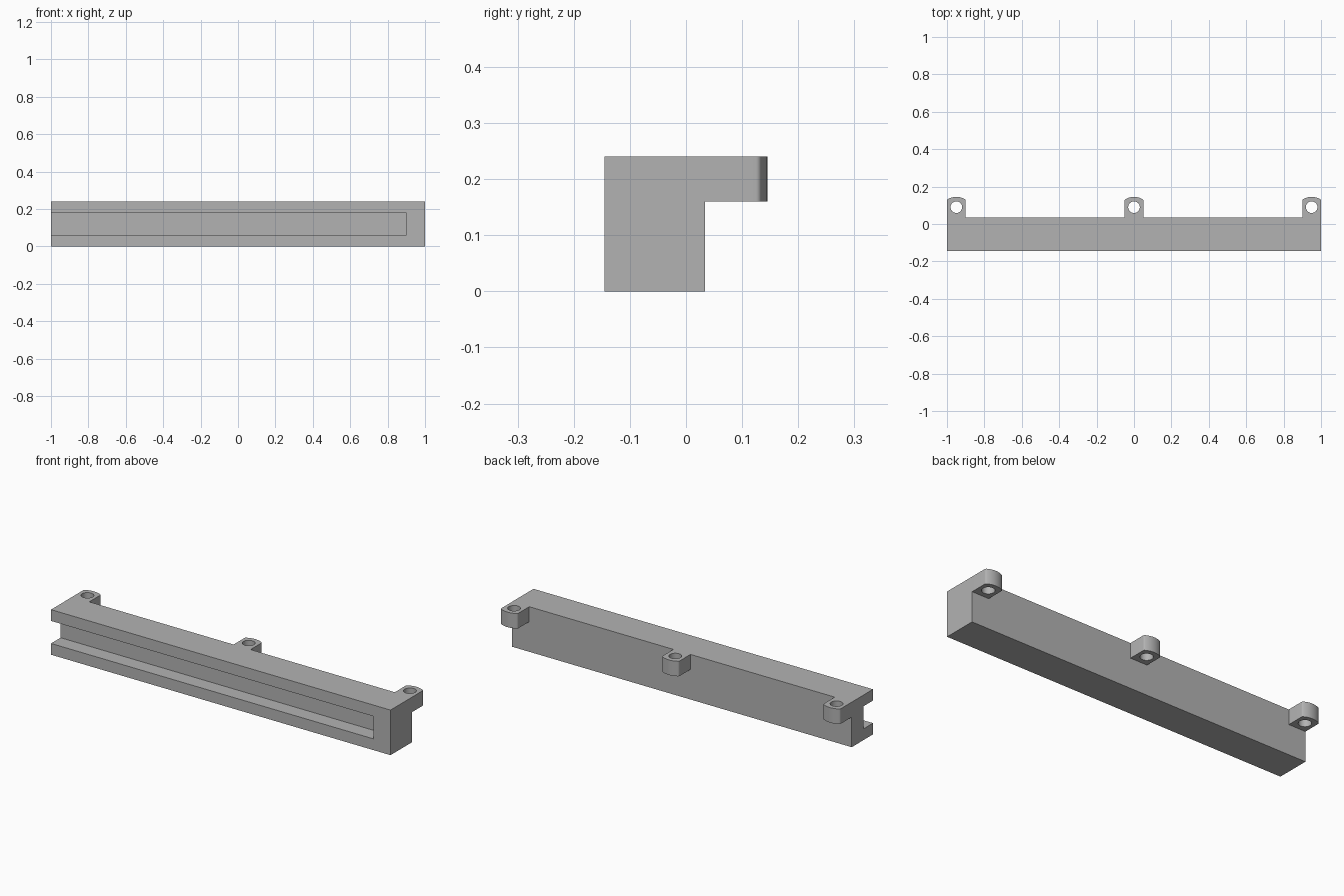
import bpy, bmesh, math
from math import sin, cos, radians

cube = bpy.data.objects.get("Cube")
if cube:
    bpy.data.objects.remove(cube, do_unlink=True)

GREY = (0.45, 0.45, 0.45, 1)
grey = bpy.data.materials.new("plain grey")
grey.use_nodes = True
grey.diffuse_color = GREY
grey.node_tree.nodes["Principled BSDF"].inputs["Base Color"].default_value = GREY

FRONT, BACK, TOP = -0.145, 0.034, 0.24
TAB_BOTTOM = 0.16


def prism(name, outline, z0, z1):
    """Extrude an x, y outline upwards from z0 to z1."""
    bm = bmesh.new()
    base = bm.faces.new([bm.verts.new((x, y, z0)) for x, y in outline])
    grown = bmesh.ops.extrude_face_region(bm, geom=[base])
    verts = [v for v in grown["geom"] if isinstance(v, bmesh.types.BMVert)]
    bmesh.ops.translate(bm, verts=verts, vec=(0, 0, z1 - z0))
    bmesh.ops.recalc_face_normals(bm, faces=bm.faces)
    mesh = bpy.data.meshes.new(name)
    bm.to_mesh(mesh)
    bm.free()
    mesh.materials.append(grey)
    obj = bpy.data.objects.new(name, mesh)
    bpy.context.collection.objects.link(obj)
    return obj


def rect(x0, x1, y0, y1):
    return [(x0, y0), (x1, y0), (x1, y1), (x0, y1)]


def arc(cx, cy, r, start, end, steps):
    angles = [radians(start + (end - start) * i / steps) for i in range(steps + 1)]
    return [(cx + r * cos(a), cy + r * sin(a)) for a in angles]


def cut(obj, cutter):
    """Subtract the cutter, then discard it."""
    cutter.hide_render = True
    mod = obj.modifiers.new("cut", "BOOLEAN")
    mod.operation, mod.solver, mod.object = "DIFFERENCE", "EXACT", cutter
    bpy.ops.object.select_all(action="DESELECT")
    obj.select_set(True)
    bpy.context.view_layer.objects.active = obj
    bpy.ops.object.modifier_apply(modifier=mod.name)
    bpy.data.objects.remove(cutter, do_unlink=True)


# Long bar with a front channel open at one end
bar = prism("bar", rect(-1, 1, FRONT, BACK), 0, TOP)
cut(bar, prism("channel_cutter", rect(-1.1, 0.9, FRONT - 0.1, FRONT + 0.08), 0.06, 0.18))

# Mounting tabs: shallow rounded end, small corner fillets, screw hole
for name, x in (("right_tab", -0.95), ("middle_tab", 0), ("left_tab", 0.95)):
    outline = [(x - 0.05, BACK), (x + 0.05, BACK)]
    outline += arc(x + 0.04, 0.1243, 0.01, 0, 60, 6)
    outline += arc(x, 0.055, 0.09, 60, 120, 14)[1:-1]
    outline += arc(x - 0.04, 0.1243, 0.01, 120, 180, 6)
    tab = prism(name, outline, TAB_BOTTOM, TOP)
    hole = arc(x, 0.09, 0.031, 0, 360, 40)[:-1]
    cut(tab, prism("hole_cutter", hole, TAB_BOTTOM - 0.1, TOP + 0.1))
    bpy.ops.object.shade_smooth_by_angle(angle=radians(25))
